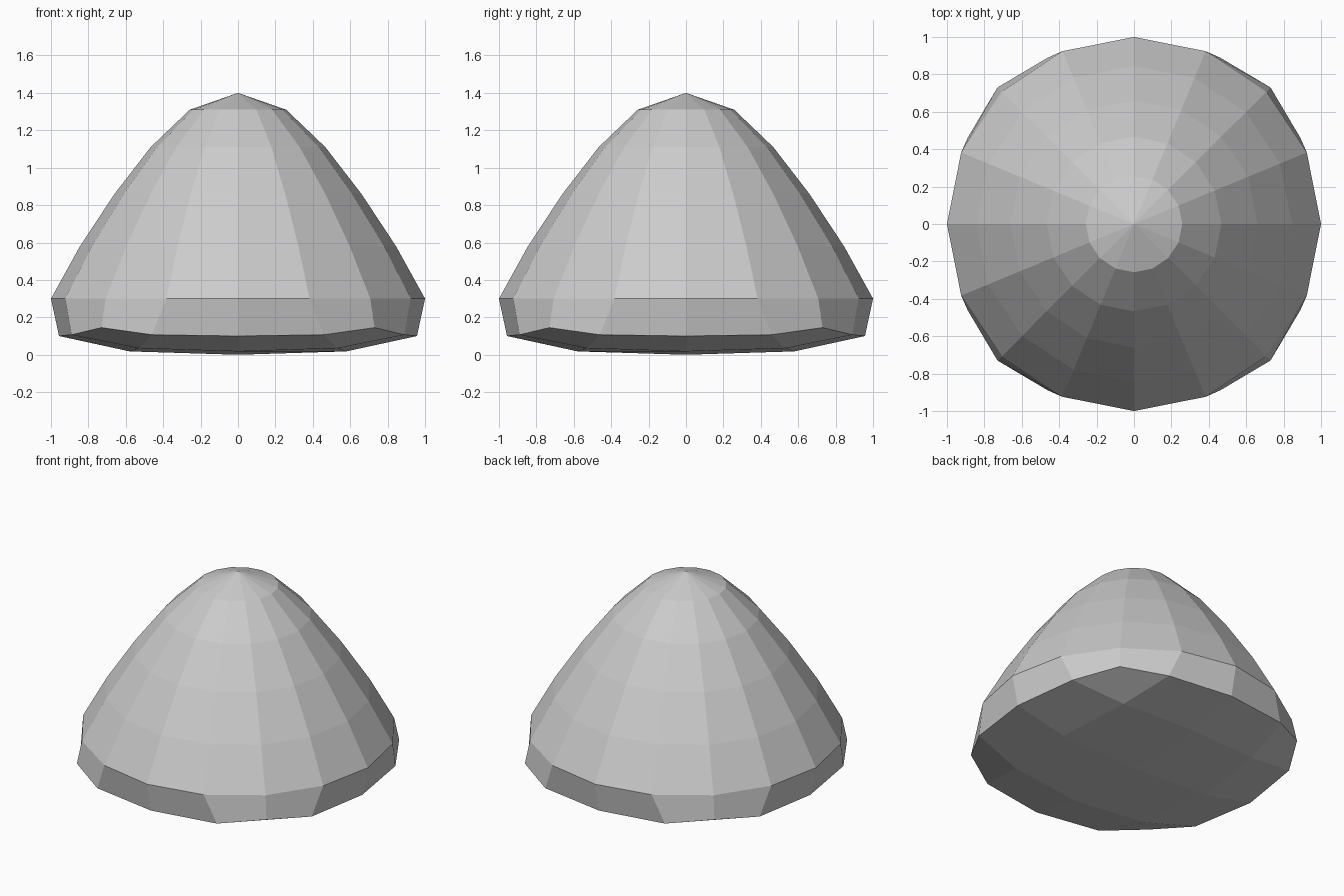
import bpy, bmesh
from math import pi, cos, sin

if "Cube" in bpy.data.objects:
    bpy.data.objects.remove(bpy.data.objects["Cube"])

SIDES = 16
# Dome profile: (radius, height) from brim to just below the tip
PROFILE = [(1.0, 0.30), (0.845, 0.58), (0.66, 0.86), (0.467, 1.11), (0.258, 1.31)]
TIP = 1.40

# Rounded base: quarter of a 5 x 5 grid, keyed by (larger, smaller) grid index
BASE = {(0, 0): (0, 0, 0), (1, 0): (0.58, 0, 0.018), (1, 1): (0.53, 0.53, 0.035),
        (2, 0): (0.957, 0, 0.10), (2, 1): (0.89, 0.46, 0.107), (2, 2): (0.73, 0.73, 0.145)}


def base_point(i, j):
    a, b = abs(i), abs(j)
    u, v, z = BASE[(max(a, b), min(a, b))]
    x, y = (u, v) if a >= b else (v, u)
    return (x if i >= 0 else -x, y if j >= 0 else -y, z)


bm = bmesh.new()

# Base grid
span = range(-2, 3)
grid = {(i, j): bm.verts.new(base_point(i, j)) for i in span for j in span}
for i in range(-2, 2):
    for j in range(-2, 2):
        bm.faces.new([grid[i, j], grid[i, j + 1], grid[i + 1, j + 1], grid[i + 1, j]])

# Grid border, counter-clockwise from +x, matching the dome's sides
border = ([(2, 0), (2, 1)] + [(i, 2) for i in range(2, -2, -1)]
          + [(-2, j) for j in range(2, -2, -1)]
          + [(i, -2) for i in range(-2, 2)] + [(2, -2), (2, -1)])
rings = [[grid[k] for k in border]]

# Dome rings
for r, z in PROFILE:
    rings.append([bm.verts.new((r * cos(2 * pi * k / SIDES), r * sin(2 * pi * k / SIDES), z))
                  for k in range(SIDES)])
for low, high in zip(rings, rings[1:]):
    for k in range(SIDES):
        n = (k + 1) % SIDES
        bm.faces.new([low[k], low[n], high[n], high[k]])

# Tip
tip = bm.verts.new((0, 0, TIP))
for k in range(SIDES):
    bm.faces.new([rings[-1][k], rings[-1][(k + 1) % SIDES], tip])

bmesh.ops.recalc_face_normals(bm, faces=bm.faces)
mesh = bpy.data.meshes.new("dome")
bm.to_mesh(mesh)
bm.free()
bpy.context.collection.objects.link(bpy.data.objects.new("dome", mesh))
